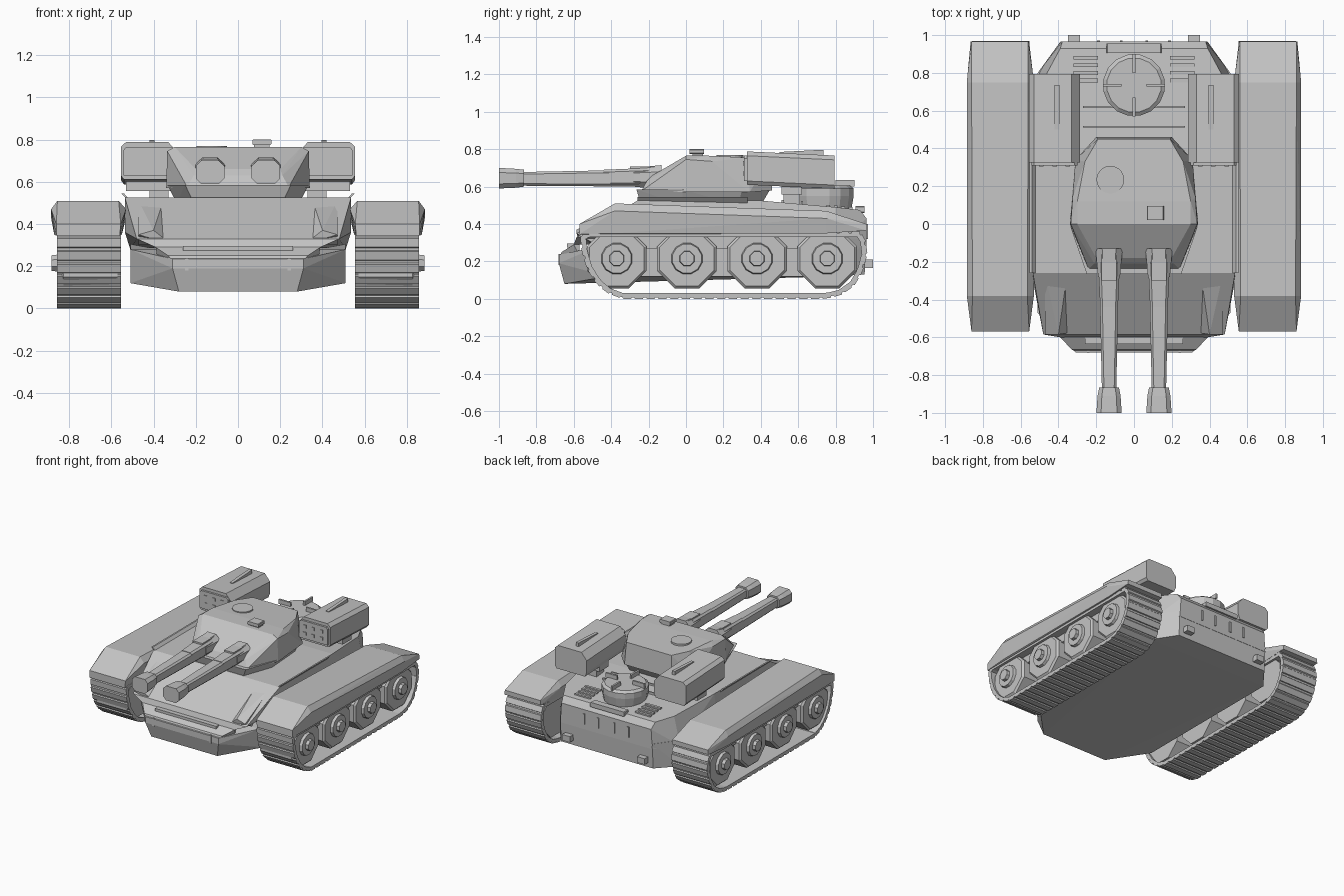
import bpy, bmesh, math
from mathutils import Vector

if "Cube" in bpy.data.objects:
    bpy.data.objects.remove(bpy.data.objects["Cube"])

mat = bpy.data.materials.new("armour_grey")
mat.diffuse_color = (0.55, 0.55, 0.55, 1)
mat.use_nodes = True
mat.node_tree.nodes["Principled BSDF"].inputs["Base Color"].default_value = mat.diffuse_color


def finish(bm, name):
    bmesh.ops.recalc_face_normals(bm, faces=bm.faces)
    me = bpy.data.meshes.new(name)
    bm.to_mesh(me)
    bm.free()
    ob = bpy.data.objects.new(name, me)
    me.materials.append(mat)
    bpy.context.collection.objects.link(ob)
    return ob


def solid(name, pts, mirror=False):
    """Convex plated body from corner points, optionally mirrored in x."""
    bm = bmesh.new()
    pts = list(pts) + ([(-x, y, z) for x, y, z in pts] if mirror else [])
    for p in pts:
        bm.verts.new(p)
    bmesh.ops.remove_doubles(bm, verts=bm.verts, dist=1e-5)
    r = bmesh.ops.convex_hull(bm, input=bm.verts)
    junk = {v for v in r["geom_interior"] + r["geom_unused"] if isinstance(v, bmesh.types.BMVert)}
    bmesh.ops.delete(bm, geom=list(junk), context='VERTS')
    bmesh.ops.dissolve_limit(bm, angle_limit=0.03, verts=bm.verts, edges=bm.edges)
    return finish(bm, name)


def box(name, x, y, z):
    return solid(name, [(a, b, c) for a in x for b in y for c in z])


def prism(name, centre, rings, n, axis):
    """Turned part: rings are (offset, radius) along the axis."""
    pts = []
    for d, r in rings:
        for i in range(n):
            a = 2 * math.pi * (i + .5) / n
            u, v = r * math.cos(a), r * math.sin(a)
            pts.append(Vector(centre) + Vector((d, u, v) if axis == 'x' else (u, v, d)))
    return solid(name, pts)


def tube(name, x, stations, cut=.3):
    """Chamfered box section along y: (y, half width, z low, z high)."""
    pts = []
    for y, w, a, b in stations:
        c = cut * min(w, (b - a) / 2)
        for s in (-1, 1):
            pts += [(x + s * w, y, a + c), (x + s * w, y, b - c),
                    (x + s * (w - c), y, a), (x + s * (w - c), y, b)]
    return solid(name, pts)


# Hull
solid("lower_hull", [(.28, -.65, .08), (.51, -.42, .12), (.51, .80, .12), (.39, .955, .13),
                     (.31, -.68, .19), (.31, -.68, .235), (.51, -.47, .28), (.51, .8, .32),
                     (.39, .965, .32)], True)
solid("upper_hull", [(.39, -.60, .29), (.48, -.585, .33), (.535, -.26, .525), (.535, -.3, .36),
                     (.52, .4, .525), (.535, .4, .40), (.46, .8, .49), (.39, .93, .475),
                     (.38, .965, .43), (.51, .80, .28), (.39, .965, .28)], True)
solid("nose_lip", [(.39, -.6, .29), (.33, -.665, .25), (.31, -.675, .225), (.38, -.57, .31),
                   (.38, -.57, .23)], True)
box("nose_rail", (-.26, .26), (-.635, -.60), (.275, .295))
box("deck_step_front", (-.27, .27), (.51, .52), (.5, .528))
box("deck_step_rear", (-.27, .27), (.615, .625), (.48, .522))
tube("rear_bar", 0, [(.905, .145, .46, .495), (.955, .145, .46, .495)])

# Cooling fan on the rear deck
prism("fan_drum", (0, .735, .47), [(0, .15), (.08, .165), (.12, .165), (.135, .145)], 16, 'z')
for i in range(4):
    a = i * math.pi / 2
    c, s = math.cos(a), math.sin(a)
    solid(f"fan_bar_{i}", [(c * r - s * t, .735 + s * r + c * t, z)
                           for r in (.065, .165) for t in (-.007, .007) for z in (.60, .635)])

# Turret
solid("turret_ring", [(.25, -.265, .585), (.335, -.02, .585), (.31, .3, .585), (.2, .45, .585),
                      (.21, -.24, .50), (.29, -.02, .50), (.27, .28, .50), (.18, .4, .50)], True)
solid("turret", [(.30, 0, .765), (.30, .12, .765), (.26, .33, .755), (.19, .45, .75),
                 (.335, 0, .745), (.325, .14, .735), (.20, -.18, .66), (.21, -.21, .63),
                 (.24, -.24, .575), (.34, 0, .57), (.31, .34, .57), (.2, .46, .58)], True)
prism("hatch", (-.125, .235, .755), [(0, .073), (.015, .073)], 24, 'z')
box("sight_base", (.075, .15), (.035, .09), (.76, .775))
tube("sight", .113, [(.02, .045, .775, .80), (.095, .045, .775, .80)])

# Twin guns
for s, side in ((1, "right"), (-1, "left")):
    x = .132 * s
    tube(side + "_gun_mantlet", x, [(-.13, .072, .585, .715), (-.28, .058, .60, .70)], .55)
    tube(side + "_gun_sleeve", x, [(-.2, .058, .605, .70), (-.44, .047, .605, .69)])
    tube(side + "_barrel", x, [(-.25, .052, .60, .69), (-.92, .037, .605, .677)])
    tube(side + "_muzzle", x, [(-.865, .052, .600, .690), (-.91, .061, .594, .695),
                               (-1.0, .067, .59, .70)], .45)
    box(side + "_gun_cover", (x - .04, x + .04), (-.3, -.14), (.67, .708))


def band(name, x0, x1):
    """Closed track with raised links, following a rounded loop."""
    loop = [(-.565, .34), (-.56, .26), (-.53, .16), (-.48, .08), (-.42, .03), (-.34, .0),
            (.75, .0), (.83, .02), (.90, .07), (.945, .145), (.97, .24), (.96, .32), (.93, .36),
            (-.53, .36)]
    P = [Vector(p) for p in loop]
    seg = [(P[i], P[(i + 1) % len(P)]) for i in range(len(P))]
    total = sum((b - a).length for a, b in seg)

    def at(d):
        d %= total
        for a, b in seg:
            if d <= (b - a).length:
                t = (b - a).normalized()
                return a + t * d, Vector((-t.y, t.x))
            d -= (b - a).length
        return P[0], Vector((1, 0))

    links, rows = 56, []
    bm = bmesh.new()
    for i in range(links):
        for f, depth in ((.05, .008), (.12, 0), (.78, 0), (.85, .008)):
            p, n = at((i + f) * total / links)
            o, q = p + n * depth, p + n * .03
            rows.append([bm.verts.new((x, *v)) for x, v in ((x0, o), (x1, o), (x1, q), (x0, q))])
    for a, b in zip(rows, rows[1:] + rows[:1]):
        for k in range(4):
            bm.faces.new((a[k], a[(k + 1) % 4], b[(k + 1) % 4], b[k]))
    return finish(bm, name)


# Everything carried on both sides
for s, side in ((1, "right"), (-1, "left")):
    def part(name, pts):
        return solid(f"{side}_{name}", [(s * x, y, z) for x, y, z in pts])

    def block(name, x, y, z):
        return part(name, [(a, b, c) for a in x for b in y for c in z])

    # Track, wheels and struts
    band(side + "_track", s * .553, s * .857)
    for i in range(4):
        y = -.37 + .375 * i
        prism(f"{side}_wheel_{i}", (0, y, .215),
              [(s * .57, .17), (s * .825, .172), (s * .838, .158)], 8, 'x')
        prism(f"{side}_wheel_face_{i}", (0, y, .215), [(s * .82, .09), (s * .858, .08)], 12, 'x')
        prism(f"{side}_hub_{i}", (0, y, .215), [(s * .84, .045), (s * .882, .04)], 8, 'x')
        if i < 3:
            m = y + .1875
            part(f"strut_{i}", [(x, m + d, z) for x in (.57, .80)
                                for d, z in ((-.11, .36), (.11, .36), (-.045, .27), (.045, .27))])

    # Fender
    part("fender", [(.56, -.57, .345), (.86, -.57, .345), (.555, -.57, .40), (.86, -.57, .40),
                    (.53, -.38, .47), (.885, -.38, .47), (.565, -.38, .51), (.855, -.38, .51),
                    (.53, .75, .43), (.885, .75, .43), (.56, .75, .47), (.86, .75, .47),
                    (.56, .965, .40), (.86, .965, .40), (.555, .965, .365), (.865, .965, .365),
                    (.55, -.38, .35), (.87, -.38, .35), (.55, .75, .35), (.87, .75, .35)])
    part("deck_rail", [(x + t, y, z) for x, z in ((.50, .50), (.54, .545))
                       for t in (0, .012) for y in (-.26, .33)])

    # Glacis wedge, tow hook, rear lamp, engine grille
    part("glacis_wedge", [(.31, -.57, .30), (.40, -.585, .37), (.47, -.585, .35), (.47, -.5, .30),
                          (.36, -.31, .49), (.47, -.27, .51)])
    block("tow_hook", (.235, .25), (-.683, -.66), (.18, .24))
    block("rear_lamp", (.285, .35), (.93, 1.0), (.165, .21))
    for i in range(2):
        cx = .06 + .12 * i
        block(f"rear_bracket_{i}", (cx, cx + .015), (.95, .972), (.32, .4))
    for i in range(4):
        y = .75 + .04 * i
        z = .49 - .1 * (y - .75)
        block(f"grille_slat_{i}", (.19, .32), (y, y + .02), (z - .02, z + .012))

    # Launcher pod, tilted down towards the rear
    sec = ((.285, .645), (.285, .735), (.33, .788), (.53, .788), (.555, .765), (.555, .63),
           (.54, .61), (.30, .61))
    part("pod", [(x, y, z - d) for x, z in sec for y, d in ((.325, 0), (.795, .022))])
    frame = ((.30, .63), (.30, .75), (.315, .765), (.53, .765), (.542, .75), (.542, .63))
    part("pod_front_frame", [(x, y, z) for x, z in frame for y in (.31, .33)])
    for i in range(3):
        for j in range(2):
            cx, cz = .35 + .07 * i, .67 + .055 * j
            block(f"pod_tube_{i}{j}", (cx - .012, cx + .012), (.305, .315), (cz - .012, cz + .012))
    part("pod_fin", [(x, y, z) for x in (.395, .42)
                     for y, z in ((.5, .765), (.735, .765), (.735, .797), (.5, .785))])
    block("pod_cradle", (.30, .53), (.51, .62), (.557, .615))
    block("pod_mount", (.33, .42), (.52, .61), (.49, .57))
